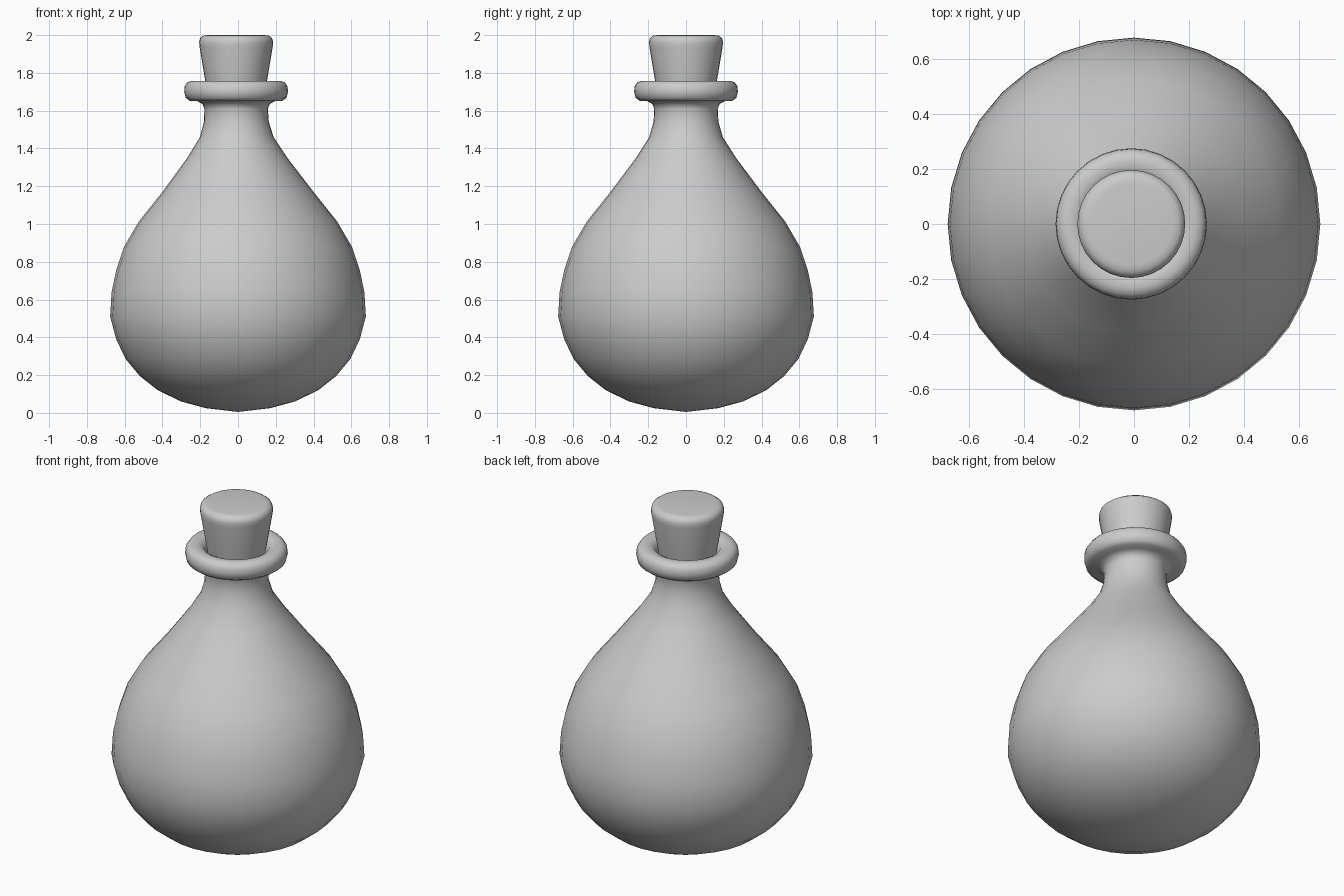
import bpy, bmesh
from math import cos, sin, tau

if "Cube" in bpy.data.objects:
    bpy.data.objects.remove(bpy.data.objects["Cube"])


def lathe(name, profile, lean=lambda z: 0.0, segments=32, angle=1.2):
    """Revolve (radius, z) points about the z axis; radius 0 makes a pole."""
    bm = bmesh.new()
    rings = []
    for r, z in profile:
        if r == 0:
            rings.append([bm.verts.new((lean(z), 0, z))] * segments)
        else:
            rings.append([bm.verts.new((lean(z) + r * cos(tau * i / segments),
                                        r * sin(tau * i / segments), z))
                          for i in range(segments)])
    for a, b in zip(rings, rings[1:]):
        for i in range(segments):
            j = (i + 1) % segments
            bm.faces.new(list(dict.fromkeys((a[i], a[j], b[j], b[i]))))
    bmesh.ops.recalc_face_normals(bm, faces=bm.faces)
    mesh = bpy.data.meshes.new(name)
    bm.to_mesh(mesh)
    bm.free()
    obj = bpy.data.objects.new(name, mesh)
    bpy.context.collection.objects.link(obj)
    bpy.context.view_layer.objects.active = obj
    obj.select_set(True)
    bpy.ops.object.shade_smooth_by_angle(angle=angle)
    obj.select_set(False)
    return obj


# The neck and stopper sit slightly to the left of the bulb
def lean(z):
    return -0.01 * min(1.0, max(0.0, (z - 1.2) / 0.4))


# Round bulb, neck and rolled lip that turns down into the mouth
bulb = [(0, 0.005), (0.17, 0.025), (0.30, 0.06), (0.425, 0.12), (0.52, 0.195),
        (0.595, 0.285), (0.645, 0.39), (0.677, 0.51), (0.669, 0.64),
        (0.645, 0.755), (0.603, 0.88), (0.524, 1.015), (0.40, 1.17),
        (0.265, 1.35), (0.195, 1.46), (0.172, 1.54), (0.168, 1.61)]
lip = [(0.178, 1.635), (0.205, 1.65), (0.245, 1.652), (0.267, 1.668),
       (0.275, 1.70), (0.272, 1.73), (0.258, 1.75), (0.235, 1.758),
       (0.205, 1.757), (0.18, 1.745), (0.162, 1.715), (0.15, 1.66),
       (0.145, 1.58)]
lathe("flask", bulb + lip, lean, angle=3.1)

# Liquid just inside the lower bulb
liquid = [(r * 0.985, 0.01 + z * 0.99) for r, z in bulb[1:11]]
lathe("liquid", [(0, 0.018)] + liquid + [(0, liquid[-1][1])])

# Tapered stopper with a rounded top edge
lathe("stopper", [(0, 1.56), (0.13, 1.56), (0.164, 1.76), (0.194, 1.94),
                  (0.196, 1.965), (0.19, 1.985), (0.173, 1.997), (0.15, 2.0),
                  (0, 2.0)], lean)
